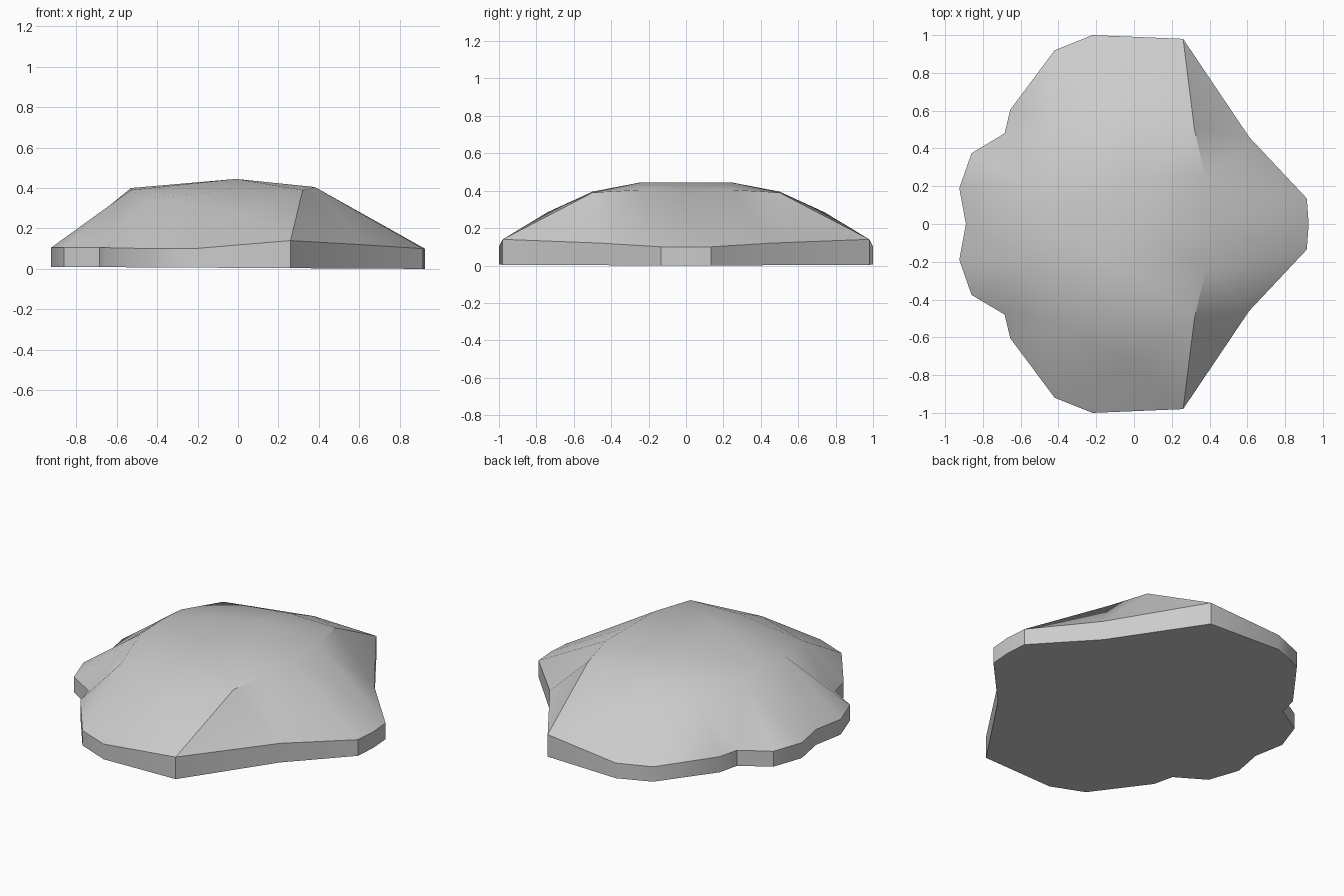
import bpy, bmesh, math

cube = bpy.data.objects.get("Cube")
if cube:
    bpy.data.objects.remove(cube, do_unlink=True)

# stone colour
stone = bpy.data.materials.new("stone grey")
stone.use_nodes = True
colour = (0.6, 0.6, 0.6, 1)
stone.diffuse_color = colour
bsdf = stone.node_tree.nodes["Principled BSDF"]
bsdf.inputs["Base Color"].default_value = colour
bsdf.inputs["Roughness"].default_value = 0.8

# half of the rim (capitals), from the back notch round to the nose
RIM = {
    "A": (-0.89, 0, 0.105), "B": (-0.925, 0.19, 0.105), "C": (-0.86, 0.375, 0.105),
    "D": (-0.685, 0.48, 0.105), "E": (-0.655, 0.605, 0.105), "F": (-0.42, 0.92, 0.1),
    "G": (-0.22, 1.0, 0.1), "H": (0.26, 0.98, 0.14), "I": (0.61, 0.46, 0.12),
    "J": (0.915, 0.135, 0.1), "K": (0.925, 0, 0.1),
}
# half of the crown
CROWN = {
    "a": (-0.53, 0, 0.4), "b": (-0.53, 0.2, 0.39), "c": (-0.45, 0.5, 0.345),
    "d": (0.0, 0.74, 0.285), "e": (0.0, 0.5, 0.395), "t": (0.32, 0.5, 0.39),
    "p": (-0.01, 0.24, 0.445), "q": (-0.01, 0, 0.445),
    "r": (0.38, 0.24, 0.405), "s": (0.38, 0, 0.405),
}
FACES = "ABba BCb CDb Dcb DEc EFc Fdc FGd GHd Htd tde dce bcep abpq petr qprs HIt Irt IJr JKsr"

bm = bmesh.new()
verts = {k: bm.verts.new(co) for k, co in {**RIM, **CROWN}.items()}
for names in FACES.split():
    bm.faces.new([verts[n] for n in names])

# rim wall and slightly tilted underside
base = {k: bm.verts.new((x, y, 0.005 * (1 - x / 0.925))) for k, (x, y, z) in RIM.items()}
keys = list(RIM)
for m, n in zip(keys, keys[1:]):
    bm.faces.new((verts[m], verts[n], base[n], base[m]))
bm.faces.new([base[k] for k in keys])

# mirror to the other side and weld the centre line
copy = bmesh.ops.duplicate(bm, geom=bm.verts[:] + bm.edges[:] + bm.faces[:])["geom"]
for v in copy:
    if isinstance(v, bmesh.types.BMVert):
        v.co.y = -v.co.y
bmesh.ops.remove_doubles(bm, verts=bm.verts[:], dist=0.0005)
bmesh.ops.recalc_face_normals(bm, faces=bm.faces[:])

mesh = bpy.data.meshes.new("rock_slab")
bm.to_mesh(mesh)
bm.free()
mesh.materials.append(stone)
rock = bpy.data.objects.new("rock_slab", mesh)
bpy.context.collection.objects.link(rock)

# soft crown, crisp rim
bpy.ops.object.select_all(action="DESELECT")
rock.select_set(True)
bpy.context.view_layer.objects.active = rock
bpy.ops.object.shade_smooth_by_angle(angle=math.radians(35))
